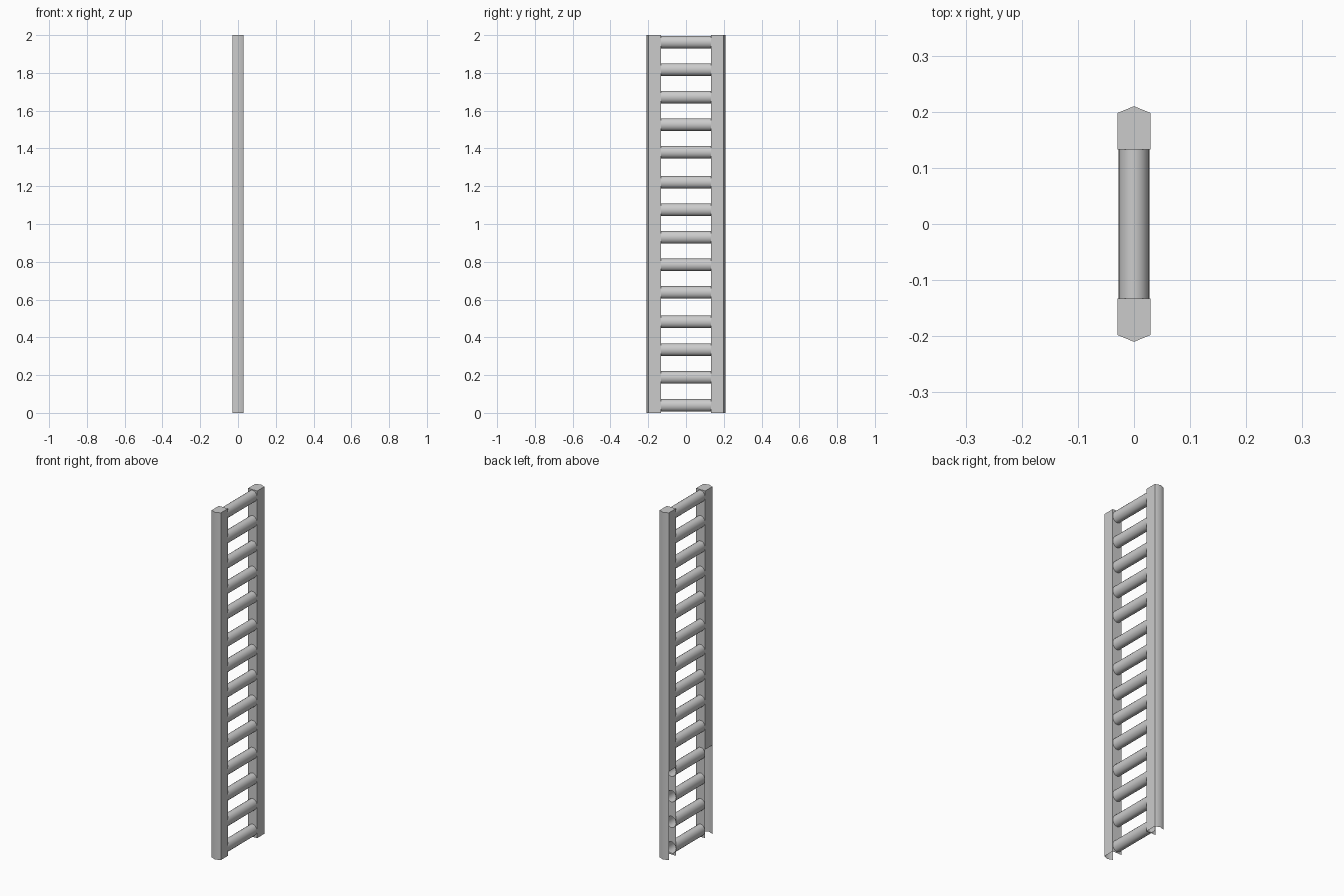
import bpy, bmesh, math

if "Cube" in bpy.data.objects:
    bpy.data.objects.remove(bpy.data.objects["Cube"])

HX, Y_IN, Y_EDGE, Y_TIP = 0.029, 0.133, 0.198, 0.21   # rail cross-section
SPLIT = 0.51                                         # top of the open lower section
RX, RZ, SEG = 0.028, 0.033, 20                       # rung radii and sides
LOWER = [0.04 + 0.1475 * i for i in range(4)]
UPPER = [0.638 + 0.1458 * i for i in range(5)] + [1.381 + 0.1455 * i for i in range(5)]


def finish(bm, name, angle):
    me = bpy.data.meshes.new(name)
    bm.to_mesh(me)
    bm.free()
    ob = bpy.data.objects.new(name, me)
    bpy.context.collection.objects.link(ob)
    bpy.ops.object.select_all(action='DESELECT')
    ob.select_set(True)
    bpy.context.view_layer.objects.active = ob
    bpy.ops.object.shade_smooth_by_angle(angle=math.radians(angle))
    return ob


def ring(bm, y, z):
    return [bm.verts.new((RX * math.cos(2 * math.pi * i / SEG), y,
                          z + RZ * math.sin(2 * math.pi * i / SEG))) for i in range(SEG)]


def loop_edges(bm, verts):
    return [bm.edges.new((verts[i], verts[(i + 1) % len(verts)])) for i in range(len(verts))]


def rail_section(name, side, z0, z1, rungs, closed):
    bm = bmesh.new()
    # order: inner -x, inner +x, outer +x, tip, outer -x
    prof = [(-HX, Y_IN), (HX, Y_IN), (HX, Y_EDGE), (0, Y_TIP), (-HX, Y_EDGE)]
    lo = [bm.verts.new((x, side * y, z0)) for x, y in prof]
    hi = [bm.verts.new((x, side * y, z1)) for x, y in prof]
    # outer walls; the lower section has no back wall at -x
    for i in range(1, 5 if closed else 4):
        j = (i + 1) % 5
        q = [lo[i], lo[j], hi[j], hi[i]]
        bm.faces.new(q if side > 0 else q[::-1])
    # top cap on the upper section only
    if closed:
        bm.faces.new(hi if side > 0 else hi[::-1])
    # inner wall pierced by the rung sockets
    corners = [lo[0], lo[1], hi[1], hi[0]]
    edges = []
    for i in range(4):
        pair = (corners[i], corners[(i + 1) % 4])
        edges.append(bm.edges.get(pair) or bm.edges.new(pair))
    for z in rungs:
        edges += loop_edges(bm, ring(bm, side * Y_IN, z))
    bmesh.ops.triangle_fill(bm, edges=edges, use_beauty=True, normal=(0, -side, 0))
    finish(bm, name, 50)


# Side rails
for side, label in ((-1, "front"), (1, "back")):
    rail_section(label + "_rail_lower", side, 0, SPLIT, [z for z in LOWER], False)
    rail_section(label + "_rail_upper", side, SPLIT, 2.0, UPPER, True)

# Hollow rungs
for n, z in enumerate(LOWER + UPPER):
    bm = bmesh.new()
    a, b = ring(bm, -Y_IN, z), ring(bm, Y_IN, z)
    for i in range(SEG):
        j = (i + 1) % SEG
        bm.faces.new((a[i], b[i], b[j], a[j]))
    bmesh.ops.recalc_face_normals(bm, faces=bm.faces)
    # orient outward
    f = next(iter(bm.faces))
    c = f.calc_center_median()
    if f.normal.x * c.x + f.normal.z * (c.z - z) < 0:
        bmesh.ops.reverse_faces(bm, faces=bm.faces)
    finish(bm, "rung_%02d" % (n + 1), 40)
